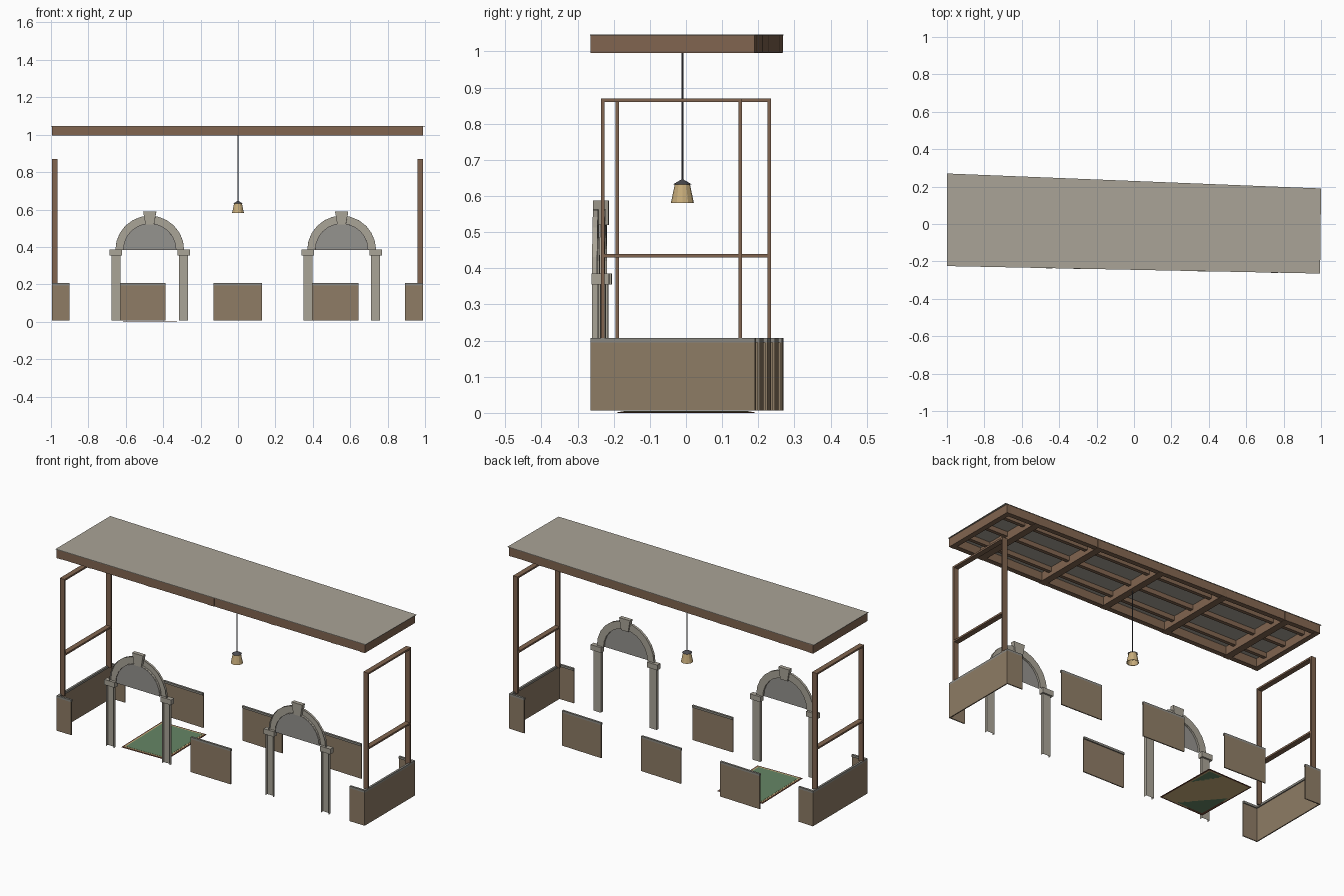
import bpy, bmesh, math
from mathutils import Matrix, Vector

if "Cube" in bpy.data.objects:
    bpy.data.objects.remove(bpy.data.objects["Cube"])

def mat(name, c):
    m = bpy.data.materials.new(name)
    m.diffuse_color = (*c, 1)
    m.use_nodes = True
    m.node_tree.nodes["Principled BSDF"].inputs["Base Color"].default_value = m.diffuse_color
    return m

WOOD = mat("dark_wood", (.22, .13, .08))
PANEL = mat("panel_wood", (.27, .20, .13))
STONE = mat("stone", (.40, .37, .31))
CAPM = mat("cap_grey", (.26, .25, .22))
RECESS = mat("recess_grey", (.30, .29, .27))
GREEN = mat("rug_green", (.13, .24, .13))
BORDER = mat("rug_border", (.17, .07, .04))
TAN = mat("shade_tan", (.58, .42, .20))
METAL = mat("dark_metal", (.07, .07, .08))

def mesh(name, verts, faces, m, matrix=None):
    me = bpy.data.meshes.new(name)
    me.from_pydata([Vector(v) for v in verts], [], faces)
    if matrix:
        me.transform(matrix)
    me.materials.append(m)
    ob = bpy.data.objects.new(name, me)
    bpy.context.collection.objects.link(ob)
    return ob

# vertical prism over a polygon footprint (counter-clockwise)
def prism(name, pts, z0, z1, m, matrix=None):
    n = len(pts)
    v = [(x, y, z0) for x, y in pts] + [(x, y, z1) for x, y in pts]
    f = [(i, (i + 1) % n, n + (i + 1) % n, n + i) for i in range(n)]
    f += [tuple(range(n))[::-1], tuple(range(n, 2 * n))]
    return mesh(name, v, f, m, matrix)

def box(name, x0, x1, y0, y1, z0, z1, m, matrix=None):
    return prism(name, [(x0, y0), (x1, y0), (x1, y1), (x0, y1)], z0, z1, m, matrix)

# skewed room outline: front and back walls are not parallel
def front(x): return -.245 - .02 * x
def back(x): return .23 - .04 * x
L, R = -.995, .99

def along(name, x0, x1, fn, a, b, z0, z1, m):
    a, b = min(a, b), max(a, b)
    prism(name, [(x0, fn(x0) + a), (x1, fn(x1) + a), (x1, fn(x1) + b), (x0, fn(x0) + b)], z0, z1, m)

# ceiling slab
prism("ceiling", [(-1, front(-1)), (.995, front(.995)), (1, back(1)), (-1, back(-1))], 1.044, 1.047, STONE)
# perimeter beams
along("front_beam", L, R, front, .002, .03, .997, 1.044, WOOD)
along("back_beam", L, R, back, -.03, -.002, .997, 1.044, WOOD)
# cross beams
for x in (-.98, -.79, -.395, 0, .395, .79, .975):
    w = .015 if abs(x) > .9 else .02
    prism("cross_beam", [(x - w, front(x) + .001), (x + w, front(x) + .001),
                         (x + w, back(x + w) - .001), (x - w, back(x + w) - .001)], .996, 1.044, WOOD)
# small lengthwise joists
for t in (.2, .5, .8):
    along("joist", L, R, lambda x: front(x) + t * (back(x) - front(x)), -.01, .01, 1.018, 1.044, WOOD)

# wainscot panels with caps on the long walls
def wainscot(x0, x1, fn, s):
    along("wall_panel", x0, x1, fn, 0, s * .006, .006, .195, PANEL)
    along("panel_cap", x0, x1, fn, 0, s * .012, .195, .207, CAPM)

for x0, x1 in ((L, -.9), (-.647, -.388), (-.132, .127), (.388, .645), (.892, R)):
    wainscot(x0, x1, back, -1)
    if abs(x0 + x1) < .1 or abs(x0 + x1) > 1.5:
        wainscot(x0, x1, front, 1)

# end walls: panel, cap and window frame
for s, xe in ((-1, L), (1, R)):
    f, b = front(xe), back(xe)
    def xr(d): return sorted((xe, xe - s * d))
    box("end_panel", *xr(.006), f, b, .006, .195, PANEL)
    box("end_cap", *xr(.012), f, b, .195, .207, CAPM)
    f, b = f + .035, b - .04
    for y in (f, b):
        box("frame_post", *xr(.03), y - .005, y + .005, .2, .87, WOOD)
    for z in (.435, .865):
        box("frame_rail", *xr(.03), f, b, z - .005, z + .005, WOOD)

# stone arches, open at the back
def arch(cx):
    M = Matrix.Translation((cx, front(cx), 0)) @ Matrix.Rotation(-.02, 4, 'Z')
    for s in (-1, 1):
        p = [(s * .156, 0), (s * .156, .017), (s * .204, .017), (s * .204, 0)]
        v = [(x, y, z) for z in (.006, .36) for x, y in p]
        mesh("arch_post", v, [(i, i + 1, i + 5, i + 4) for i in range(3)], STONE, M)
        a, b = sorted((s * .148, s * .215))
        box("arch_impost", a, b, -.001, .027, .355, .385, STONE, M)
    n, v, f = 12, [], []
    for i in range(n + 1):
        t = math.pi * i / n
        for r, y in ((.142, 0), (.142, .014), (.184, .014), (.184, 0)):
            v.append((r * math.cos(t), y, .383 + r * math.sin(t)))
    for i in range(n):
        for j in range(3):
            k = i * 4 + j
            f.append((k, k + 1, k + 5, k + 4))
    mesh("arch_ring", v, f, STONE, M)
    half = [(.143 * math.cos(math.pi * i / n), .003, .383 + .143 * math.sin(math.pi * i / n)) for i in range(n + 1)]
    mesh("arch_recess", half, [tuple(range(n + 1))[::-1]], RECESS, M)
    k = [(-.023, .52), (.023, .52), (.035, .588), (-.035, .588)]
    v = [(x, y, z) for y in (-.001, .022) for x, z in k]
    mesh("arch_keystone", v, [(0, 1, 2, 3), (7, 6, 5, 4)] +
         [(i, i + 4, (i + 1) % 4 + 4, (i + 1) % 4) for i in range(4)], STONE, M)

arch(-.472)
arch(.554)

# rug
RM = Matrix.Translation((-.47, 0, 0)) @ Matrix.Rotation(.02, 4, 'Z')
for name, d, z, m in (("rug_edge", 0, .003, BORDER), ("rug_band", .008, .0038, TAN), ("rug_field", .016, .0046, GREEN)):
    box(name, -.14 + d, .14 - d, -.187 + d, .187 - d, 0, z, m, RM)

# pendant lamp: lathed profiles
def lathe(name, prof, n, m):
    v = [(r * math.cos(2 * math.pi * i / n), -.01 + r * math.sin(2 * math.pi * i / n), z)
         for r, z in prof for i in range(n)]
    f = [(j * n + i, j * n + (i + 1) % n, (j + 1) * n + (i + 1) % n, (j + 1) * n + i)
         for j in range(len(prof) - 1) for i in range(n)]
    mesh(name, v, f, m)

lathe("lamp_cord", [(.0025, .64), (.0025, 1.044)], 8, METAL)
lathe("lamp_cap", [(.001, .632), (.026, .632), (.004, .645), (.001, .648)], 12, METAL)
lathe("lamp_shade", [(.018, .632), (.029, .58), (.032, .58), (.021, .632)], 12, TAN)
lathe("lamp_bulb", [(.001, .595), (.01, .603), (.01, .615), (.005, .632)], 10, METAL)
